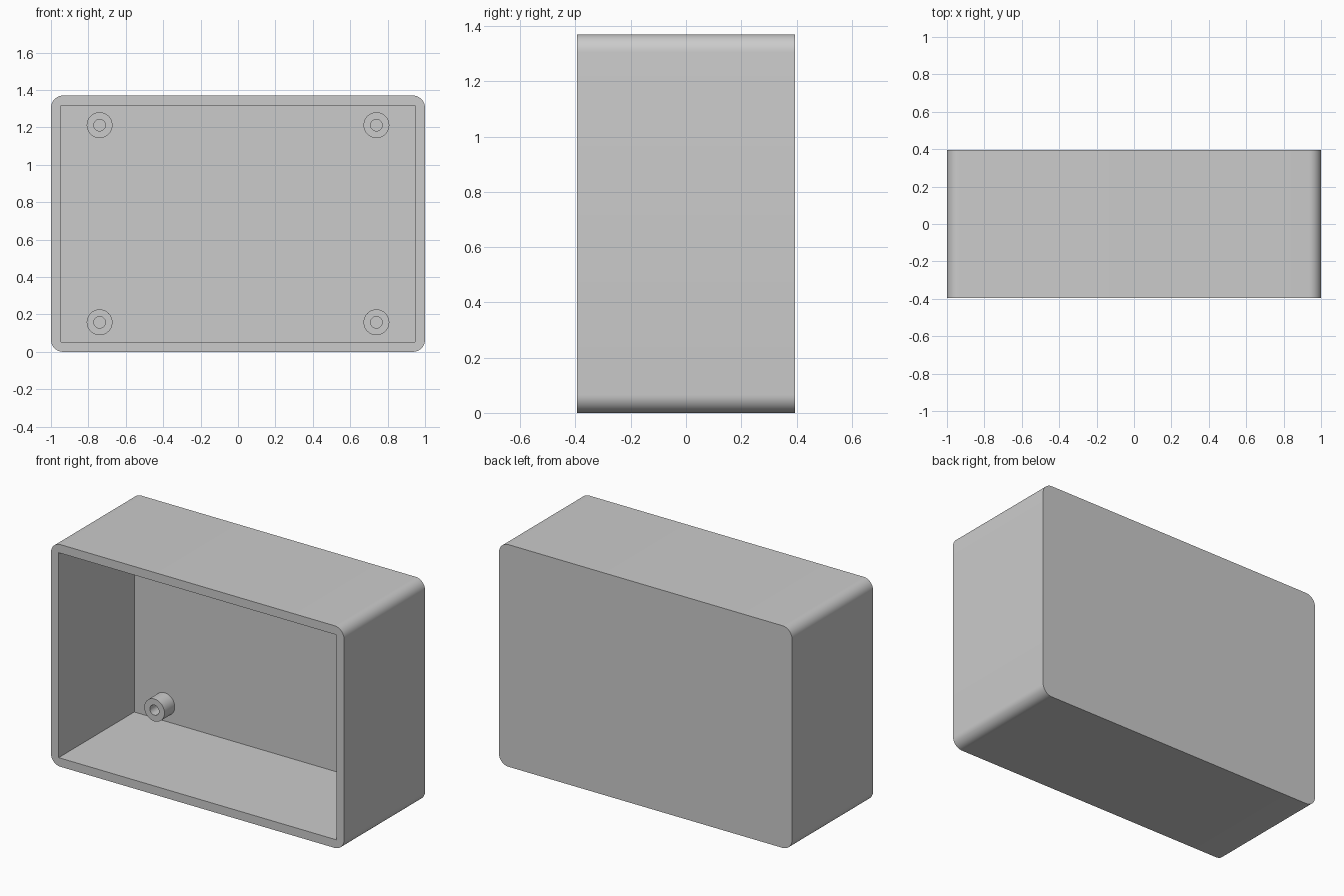
import bpy, bmesh
from math import radians
from mathutils import Matrix, Vector

WIDTH, DEPTH, HEIGHT = 2.0, 0.79, 1.37
WALL, CORNER = 0.053, 0.065
BOSS_LENGTH, BOSS_RADIUS, HOLE_RADIUS = 0.10, 0.069, 0.031

if "Cube" in bpy.data.objects:
    bpy.data.objects.remove(bpy.data.objects["Cube"], do_unlink=True)

grey = bpy.data.materials.new("light grey plastic")
grey.use_nodes = True
grey.diffuse_color = (0.6, 0.6, 0.6, 1)
grey.node_tree.nodes["Principled BSDF"].inputs["Base Color"].default_value = grey.diffuse_color


def make_object(name, bm):
    bmesh.ops.recalc_face_normals(bm, faces=bm.faces)
    mesh = bpy.data.meshes.new(name)
    bm.to_mesh(mesh)
    bm.free()
    mesh.materials.append(grey)
    obj = bpy.data.objects.new(name, mesh)
    bpy.context.collection.objects.link(obj)
    return obj


def box(size, centre):
    bm = bmesh.new()
    bmesh.ops.create_cube(bm, size=1, matrix=Matrix.Translation(centre) @ Matrix.Diagonal((*size, 1)))
    return bm


def shade(obj):
    bpy.ops.object.select_all(action="DESELECT")
    obj.select_set(True)
    bpy.context.view_layer.objects.active = obj
    bpy.ops.object.shade_smooth_by_angle(angle=radians(30))


# Enclosure: block with its four depth-wise edges rounded
bm = box((WIDTH, DEPTH, HEIGHT), (0, 0, HEIGHT / 2))
depth_edges = [e for e in bm.edges if abs(e.verts[0].co.y - e.verts[1].co.y) > 0.1]
bmesh.ops.bevel(bm, geom=depth_edges, offset=CORNER, segments=10, profile=0.5, affect="EDGES")
enclosure = make_object("enclosure", bm)

# Square-cornered cavity, open at the front
cavity = make_object("cavity_cutter", box(
    (WIDTH - 2 * WALL, DEPTH, HEIGHT - 2 * WALL), (0, -WALL, HEIGHT / 2)))
cavity.hide_render = True
cut = enclosure.modifiers.new("cavity", "BOOLEAN")
cut.operation, cut.solver, cut.object = "DIFFERENCE", "EXACT", cavity
bpy.context.view_layer.objects.active = enclosure
bpy.ops.object.modifier_apply(modifier=cut.name)
bpy.data.objects.remove(cavity, do_unlink=True)
shade(enclosure)


# Screw bosses: hollow cylinders standing on the inside of the back wall
def screw_boss(name, x, z):
    back = DEPTH / 2 - WALL
    front = back - BOSS_LENGTH
    # Spin the wall section around the boss axis
    section = [(HOLE_RADIUS, back), (HOLE_RADIUS, front), (BOSS_RADIUS, front), (BOSS_RADIUS, back)]
    bm = bmesh.new()
    verts = [bm.verts.new((x + r, y, z)) for r, y in section]
    edges = [bm.edges.new(pair) for pair in zip(verts, verts[1:])]
    bmesh.ops.spin(bm, geom=verts + edges, cent=Vector((x, 0, z)), axis=(0, 1, 0),
                   angle=radians(360), steps=40, use_merge=True)
    bmesh.ops.remove_doubles(bm, verts=bm.verts, dist=0.0001)
    bmesh.ops.recalc_face_normals(bm, faces=bm.faces)
    # The open shell must face the viewer at its front ring
    if min(bm.faces, key=lambda f: f.calc_center_median().y).normal.y > 0:
        bmesh.ops.reverse_faces(bm, faces=bm.faces)
    obj = make_object(name, bm)
    if min(obj.data.polygons, key=lambda p: p.center.y).normal.y > 0:
        obj.data.flip_normals()
    shade(obj)


for side, x in (("right", -0.74), ("left", 0.74)):
    for level, z in (("lower", 0.158), ("upper", 1.212)):
        screw_boss(f"{level}_{side}_screw_boss", x, z)
